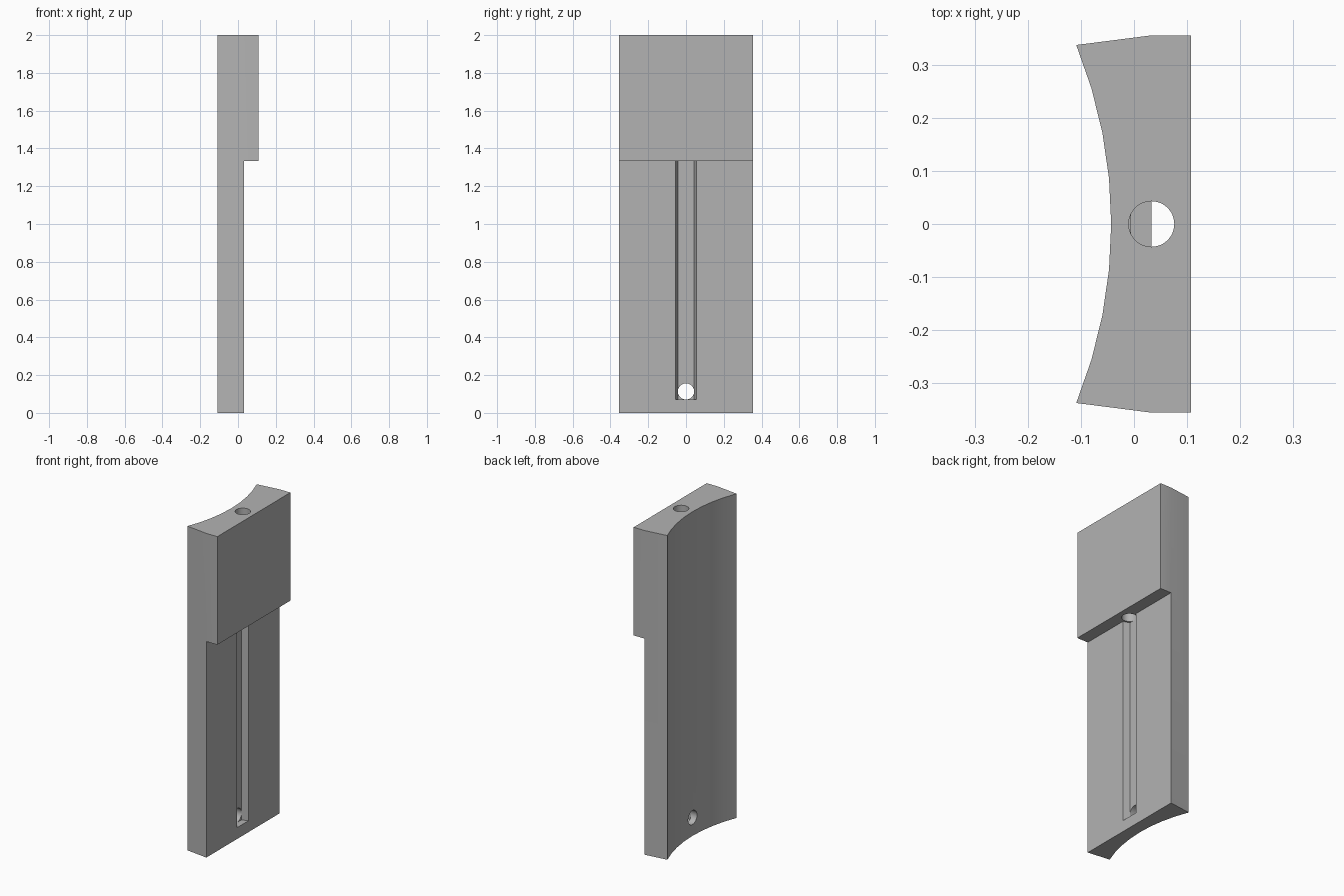
import bpy
import bmesh
from math import radians, cos, sin, pi

if "Cube" in bpy.data.objects:
    bpy.data.objects.remove(bpy.data.objects["Cube"])

LEDGE = 1.333     # underside of the thick head
FACE_X = 0.033    # front face of the thin lower plate
BORE = 0.043      # radius of both round holes

grey = bpy.data.materials.new("plain grey")
grey.use_nodes = True
colour = (0.45, 0.45, 0.45, 1)
grey.diffuse_color = colour
grey.node_tree.nodes["Principled BSDF"].inputs["Base Color"].default_value = colour


def prism(name, outline, z0, z1):
    """Extrude a flat x-y outline between two heights."""
    bm = bmesh.new()
    base = bm.faces.new([bm.verts.new((x, y, z0)) for x, y in outline])
    top = bmesh.ops.extrude_face_region(bm, geom=[base])["geom"]
    verts = [v for v in top if isinstance(v, bmesh.types.BMVert)]
    bmesh.ops.translate(bm, verts=verts, vec=(0, 0, z1 - z0))
    bmesh.ops.recalc_face_normals(bm, faces=bm.faces)
    mesh = bpy.data.meshes.new(name)
    bm.to_mesh(mesh)
    bm.free()
    mesh.materials.append(grey)
    obj = bpy.data.objects.new(name, mesh)
    bpy.context.collection.objects.link(obj)
    return obj


def circle(cx, cy, r, n=48):
    return [(cx + r * cos(2 * pi * i / n), cy + r * sin(2 * pi * i / n)) for i in range(n)]


def cut(target, cutter):
    """Subtract the cutter, then discard it."""
    mod = target.modifiers.new("cut", "BOOLEAN")
    mod.operation = "DIFFERENCE"
    mod.solver = "EXACT"
    mod.object = cutter
    bpy.context.view_layer.objects.active = target
    bpy.ops.object.modifier_apply(modifier=mod.name)
    bpy.data.objects.remove(cutter)


# Block with a hollow, faceted back
R = 0.898
arc = [(-0.043 - R + R * cos(a), R * sin(a))
       for a in (radians(22.1) * i / 4 for i in range(4, -5, -1))]
outline = [(0.108, -0.356), (0.108, 0.356), (FACE_X, 0.356)] + arc + [(FACE_X, -0.356)]
body = prism("slotted_block", outline, 0, 2)

# Step below the head
cut(body, prism("step_cutter", [(FACE_X, -1), (1, -1), (1, 1), (FACE_X, 1)], -1, LEDGE))

# Flared groove down the lower plate
groove = [(0.043, -0.0577), (0.043, 0.0577), (-0.006, 0.043), (-0.006, -0.043)]
cut(body, prism("groove_cutter", groove, 0.07, LEDGE))

# Upright bore through the head
cut(body, prism("bore_cutter", circle(FACE_X, 0, BORE), LEDGE - 0.0005, 2.1))

# Cross hole at the foot of the groove
cross = prism("cross_cutter", circle(0, 0, BORE), -0.5, 0.5)
cross.rotation_euler = (0, pi / 2, 0)
cross.location = (0, 0, 0.1135)
bpy.context.view_layer.update()
cut(body, cross)

# Smooth the round holes, keep the outer edges crisp
body.select_set(True)
bpy.context.view_layer.objects.active = body
bpy.ops.object.shade_smooth_by_angle(angle=radians(20))
